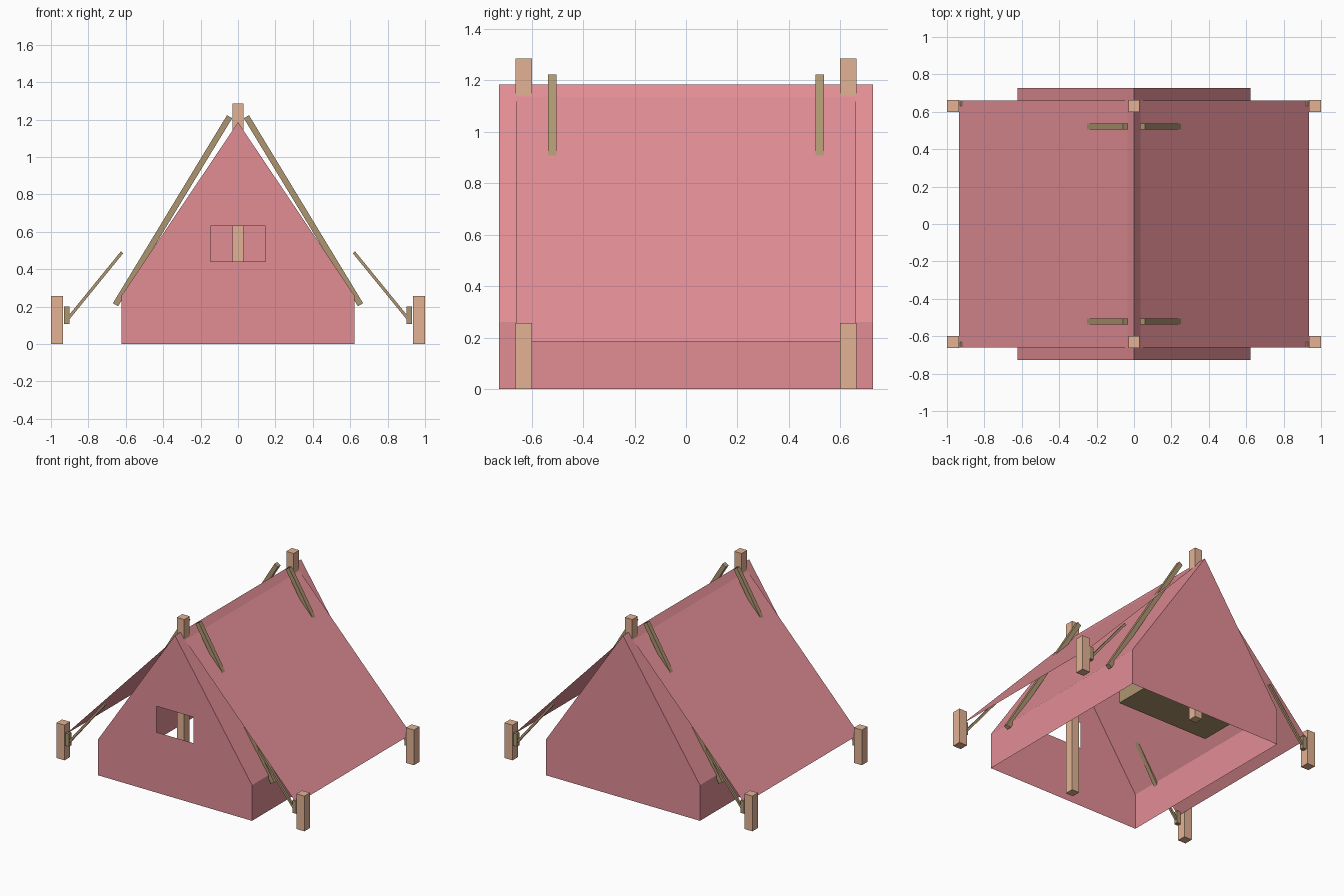
import bpy
import bmesh
import math
from mathutils import Matrix, Vector

cube = bpy.data.objects.get("Cube")
if cube:
    bpy.data.objects.remove(cube, do_unlink=True)


def material(name, rgb):
    m = bpy.data.materials.new(name)
    m.use_nodes = True
    m.diffuse_color = (*rgb, 1)
    m.node_tree.nodes["Principled BSDF"].inputs["Base Color"].default_value = (*rgb, 1)
    return m


PINK = material("pink canvas", (0.76, 0.27, 0.30))
TAN = material("pale wood", (0.77, 0.45, 0.30))
BROWN = material("brown wood", (0.42, 0.30, 0.165))


def finish(name, bm, mat):
    mesh = bpy.data.meshes.new(name)
    bm.to_mesh(mesh)
    bm.free()
    mesh.materials.append(mat)
    obj = bpy.data.objects.new(name, mesh)
    bpy.context.collection.objects.link(obj)
    return obj


def box(name, low, high, mat):
    low, high = Vector(low), Vector(high)
    bm = bmesh.new()
    bmesh.ops.create_cube(bm, size=1, matrix=Matrix.Translation((low + high) / 2)
                          @ Matrix.Diagonal((*(high - low), 1)))
    return finish(name, bm, mat)


def bar(name, start, end, width, mat):
    """Square bar between two points in an x-z plane."""
    start, end = Vector(start), Vector(end)
    d = end - start
    bm = bmesh.new()
    bmesh.ops.create_cube(bm, size=1, matrix=Matrix.Translation((start + end) / 2)
                          @ Matrix.Rotation(math.atan2(d.x, d.z), 4, "Y")
                          @ Matrix.Diagonal((width, width, d.length, 1)))
    return finish(name, bm, mat)


def sheet(name, faces, mat):
    """Thin cloth made of a few polygons."""
    bm = bmesh.new()
    for points in faces:
        bm.faces.new([bm.verts.new(p) for p in points])
    bmesh.ops.remove_doubles(bm, verts=bm.verts[:], dist=0.0001)
    return finish(name, bm, mat)


W, EAVE, RIDGE, L = 0.622, 0.26, 1.185, 0.727
WIN, WIN_LOW, WIN_HIGH = 0.148, 0.44, 0.63

# Tent body: open underneath, window opening in the front gable
section = [(-W, 0), (-W, EAVE), (0, RIDGE), (W, EAVE), (W, 0)]
faces = [[(a[0], -L, a[1]), (a[0], L, a[1]), (b[0], L, b[1]), (b[0], -L, b[1])][::-1]
         for a, b in zip(section, section[1:])]
faces.append([(x, L, z) for x, z in section])
half = [(0, 0), (W, 0), (W, EAVE), (0, RIDGE), (0, WIN_HIGH),
        (WIN, WIN_HIGH), (WIN, WIN_LOW), (0, WIN_LOW)]
faces.append([(x, -L, z) for x, z in half])
faces.append([(-x, -L, z) for x, z in reversed(half)])
sheet("tent_body", faces, PINK)

for side, s in (("left", 1), ("right", -1)):
    # Flysheet flaring outwards from near the ridge
    fly = [(s * 0.035, -0.66, 1.135), (s * 0.935, -0.66, 0.185),
           (s * 0.935, 0.66, 0.185), (s * 0.035, 0.66, 1.135)]
    sheet(side + "_flysheet", [fly[::s]], PINK)

    for end, e in (("front", -1), ("back", 1)):
        tag = end + "_" + side
        # Rafter, corner stake, peg and guy line
        bar(tag + "_rafter", (s * 0.045, e * 0.52, 1.215),
            (s * 0.655, e * 0.52, 0.21), 0.032, BROWN)
        y = e * 0.631
        box(tag + "_stake", (s * 0.968 - 0.032, y - 0.032, 0),
            (s * 0.968 + 0.032, y + 0.032, 0.257), TAN)
        y = e * 0.645
        box(tag + "_peg", (s * 0.916 - 0.015, y - 0.015, 0.108),
            (s * 0.916 + 0.015, y + 0.015, 0.2), BROWN)
        bar(tag + "_guy_line", (s * 0.62, y, 0.49), (s * 0.905, y, 0.14), 0.016, BROWN)

# Ridge poles from the ground to above the ridge
for end, e in (("front", -1), ("back", 1)):
    box(end + "_pole", (-0.03, e * 0.631 - 0.032, 0), (0.03, e * 0.631 + 0.032, 1.285), TAN)

# Raised chest inside, near the back
box("inner_chest", (-0.37, 0.29, 0.14), (0.37, 0.59, 0.32), BROWN)
